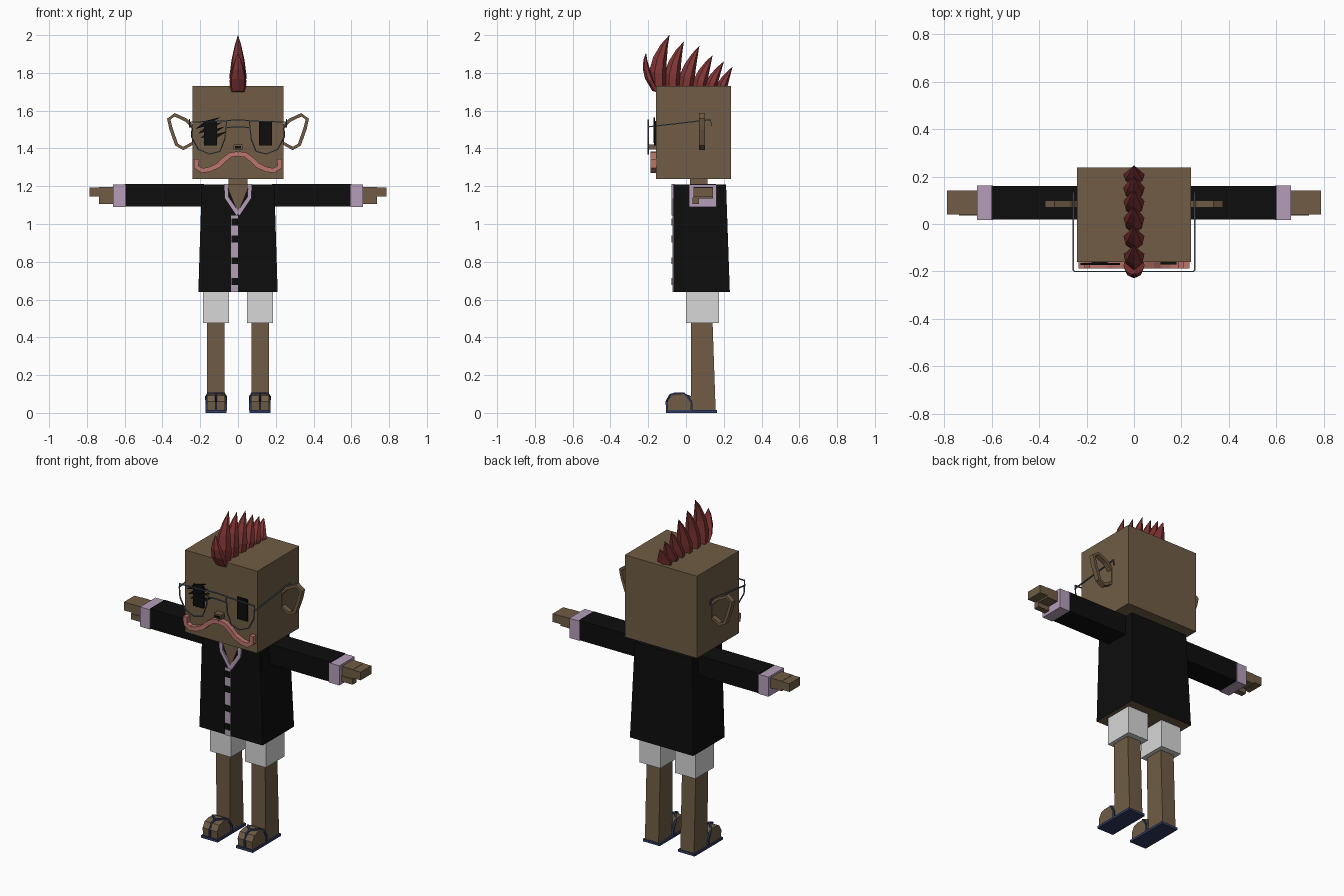
import bpy, bmesh
from mathutils import Vector

if "Cube" in bpy.data.objects:
    bpy.data.objects.remove(bpy.data.objects["Cube"], do_unlink=True)


def material(name, *rgb):
    m = bpy.data.materials.new(name)
    m.use_nodes = True
    m.diffuse_color = (*rgb, 1)
    m.node_tree.nodes["Principled BSDF"].inputs["Base Color"].default_value = (*rgb, 1)
    return m


skin = material("brown skin", .16, .108, .06)
black = material("black", .004, .004, .004)
lilac = material("lilac", .46, .34, .49)
white = material("off white", .68, .68, .68)
red = material("hair red", .22, .035, .035)
pink = material("moustache pink", .5, .18, .15)
navy = material("sandal navy", .03, .045, .12)
grey = material("wire grey", .12, .15, .17)


def finish(name, bm, mat, mirror=False):
    bmesh.ops.recalc_face_normals(bm, faces=bm.faces)
    mesh = bpy.data.meshes.new(name)
    bm.to_mesh(mesh)
    bm.free()
    mesh.materials.append(mat)
    ob = bpy.data.objects.new(name, mesh)
    bpy.context.collection.objects.link(ob)
    if mirror:
        ob.modifiers.new("other side", "MIRROR").use_mirror_merge = False
    return ob


def loft(bm, rings, cap=True):
    """Join rings of points by quads."""
    rows = [[bm.verts.new(p) for p in r] for r in rings]
    n = len(rows[0])
    for a, b in zip(rows, rows[1:]):
        for i in range(n):
            bm.faces.new((a[i], a[(i + 1) % n], b[(i + 1) % n], b[i]))
    if cap:
        bm.faces.new(rows[0])
        bm.faces.new(rows[-1])


def rect(x0, x1, y0, y1, z):
    return [(x0, y0, z), (x1, y0, z), (x1, y1, z), (x0, y1, z)]


def block(name, x, y, z, mat, mirror=False, top=None):
    """Box, with an optional different top rectangle (x0, x1, y0, y1)."""
    bm = bmesh.new()
    loft(bm, [rect(*x, *y, z[0]), rect(*(top or (*x, *y)), z[1])])
    return finish(name, bm, mat, mirror)


def plate(name, outlines, y0, y1, mat, mirror=False):
    """Extrude x-z outlines along y."""
    bm = bmesh.new()
    for o in outlines:
        loft(bm, [[(x, y, z) for x, z in o] for y in (y0, y1)])
    return finish(name, bm, mat, mirror)


def band(name, pts, width, y0, y1, mat, closed=False, mirror=True):
    """Flat strip of constant width following an x-z path."""
    p = [Vector(q) for q in pts]
    n = len(p)
    rings = []
    for i in range(n):
        a = p[i - 1] if closed or i else p[i]
        b = p[(i + 1) % n] if closed or i < n - 1 else p[i]
        d = (b - a).normalized()
        off = Vector((-d.y, d.x)) * width / 2
        l, r = p[i] + off, p[i] - off
        rings.append([(l.x, y0, l.y), (r.x, y0, r.y), (r.x, y1, r.y), (l.x, y1, l.y)])
    if closed:
        rings.append(rings[0])
    bm = bmesh.new()
    loft(bm, rings, not closed)
    bmesh.ops.remove_doubles(bm, verts=bm.verts, dist=.0001)
    return finish(name, bm, mat, mirror)


def wire(name, paths, radius, mat, mirror=True):
    """Thin square rods along 3D paths."""
    bm = bmesh.new()
    for path in paths:
        p = [Vector(q) for q in path]
        rings = []
        for i, c in enumerate(p):
            d = (p[min(i + 1, len(p) - 1)] - p[max(i - 1, 0)]).normalized()
            ref = Vector((0, 0, 1)) if abs(d.z) < .9 else Vector((0, 1, 0))
            u = d.cross(ref).normalized() * radius
            v = d.cross(u)
            rings.append([c + u + v, c - u + v, c - u - v, c + u - v])
        loft(bm, rings)
    return finish(name, bm, mat, mirror)


# Head and neck
block("head", (-.24, .24), (-.16, .238), (1.237, 1.73), skin)
block("neck", (-.05, .05), (.02, .115), (1.19, 1.25), skin)
band("ear", [(.235, 1.51), (.275, 1.55), (.335, 1.578), (.367, 1.555), (.355, 1.505),
             (.325, 1.42), (.29, 1.4), (.235, 1.43)], .018, .07, .1, skin, True, True)

# Face
block("eye", (.112, .18), (-.17, -.155), (1.415, 1.545), black, True)
lashes = []
for i in range(4):
    x, z = -.225 + .012 * i, 1.515 - .025 * i
    lashes.append([(x, z - .012), (x + .06, z + .005), (x + .13, z + .05), (x + .05, z + .03)])
plate("eyelashes", lashes, -.172, -.164, black)
block("nose", (-.024, .024), (-.195, -.155), (1.395, 1.422), skin)
plate("nostrils", [[(-.016, 1.4), (.016, 1.4), (.016, 1.412), (-.016, 1.412)]],
      -.198, -.194, black)
band("moustache", [(0, 1.372), (.04, 1.366), (.075, 1.34), (.105, 1.31), (.15, 1.289),
                   (.19, 1.283), (.22, 1.302), (.22, 1.345)], .026, -.188, -.155, pink)

# Glasses: lens rims, bridge and side arms
rim = [(.06, 1.545), (.25, 1.54), (.245, 1.46), (.21, 1.395), (.15, 1.37),
       (.095, 1.385), (.07, 1.45), (.06, 1.545)]
wire("glasses", [[(x, -.2, z) for x, z in rim],
                 [(0, -.2, 1.55), (.07, -.2, 1.548)],
                 [(0, -.2, 1.515), (.062, -.2, 1.51)],
                 [(.25, -.2, 1.515), (.256, -.195, 1.515), (.256, .13, 1.552),
                  (.256, .135, 1.52)]], .003, grey)

# Mohawk: curved spikes given as base, knee and tip (y, z) plus depth
spikes = [((-.155, 1.70), (-.228, 1.81), (-.212, 1.905), .024),
          ((-.145, 1.71), (-.165, 1.87), (-.088, 2.0), .042),
          ((-.075, 1.71), (-.08, 1.85), (-.012, 1.965), .038),
          ((-.005, 1.71), (.005, 1.83), (.07, 1.942), .036),
          ((.065, 1.71), (.08, 1.8), (.14, 1.893), .032),
          ((.125, 1.71), (.14, 1.78), (.2, 1.86), .028),
          ((.185, 1.71), (.195, 1.76), (.246, 1.832), .024)]
bm = bmesh.new()
for base, knee, tip, depth in spikes:
    rings = []
    for t, size in ((0, 1), (.3, 1.1), (.55, .85), (.8, .45), (1, .02)):
        y, z = (base[k] * (1 - t) ** 2 + 2 * t * (1 - t) * knee[k] + t * t * tip[k]
                for k in (0, 1))
        w, d = .04 * size, depth * size
        rings.append([(0, y - d, z + d * .2), (w * .8, y - d * .4, z), (w, y + d * .5, z - d * .2),
                      (0, y + d, z - d * .3), (-w, y + d * .5, z - d * .2),
                      (-w * .8, y - d * .4, z)])
    loft(bm, rings)
finish("mohawk", bm, red)

# Jacket, with bare skin under the hem
jacket = block("jacket", (-.21, .21), (-.066, .232), (.64, 1.21), black,
               top=(-.192, .192, -.066, .212))
jacket.data.materials.append(skin)
for f in jacket.data.polygons:
    f.material_index = int(f.normal.z < -.9)
plate("chest_opening", [[(-.06, 1.212), (0, 1.06), (.06, 1.212)]], -.07, -.062, skin)
band("collar", [(.064, 1.212), (.06, 1.14), (0, 1.05)], .022, -.076, -.06, lilac)
block("shirt_front", (-.036, .001), (-.072, -.063), (.64, 1.045), lilac)
for i, z in enumerate((1.01, .92, .805, .695)):
    block(f"button_{i + 1}", (-.034, -.001), (-.078, -.07), (z - .018, z + .018), black)

# Arms and hands
block("sleeve", (.18, .6), (.02, .16), (1.093, 1.212), black, True)
block("cuff", (.595, .662), (.016, .162), (1.09, 1.208), lilac, True)
block("palm", (.655, .735), (.04, .142), (1.135, 1.196), skin, True)
block("fingers", (.735, .787), (.04, .142), (1.145, 1.194), skin, True)
block("thumb", (.655, .737), (.035, .07), (1.107, 1.14), skin, True)

# Legs
block("shorts_leg", (.048, .185), (0, .175), (.475, .645), white, True)
block("leg", (.072, .163), (.028, .157), (.012, .5), skin, True, (.072, .163, .025, .14))

# Feet and sandals
bm = bmesh.new()
side = [(.035, .012), (-.097, .012), (-.1, .06), (-.08, .092), (-.05, .1), (.0, .1), (.035, .085)]
loft(bm, [[(x, y, z) for y, z in side] for x in (.068, .165)])
finish("foot", bm, skin, True)
block("sandal_sole", (.061, .172), (-.106, .163), (0, .014), navy, True)
wire("sandal_strap", [[(.116, -.1, .014), (.116, -.104, .06), (.116, -.083, .096),
                       (.116, -.055, .104)]] +
     [[(.116, -.055, .104), (.116 + s * .04, -.015, .104), (.116 + s * .052, .01, .085),
       (.116 + s * .052, .03, .05), (.116 + s * .052, .03, .012)] for s in (-1, 1)],
     .005, navy)
